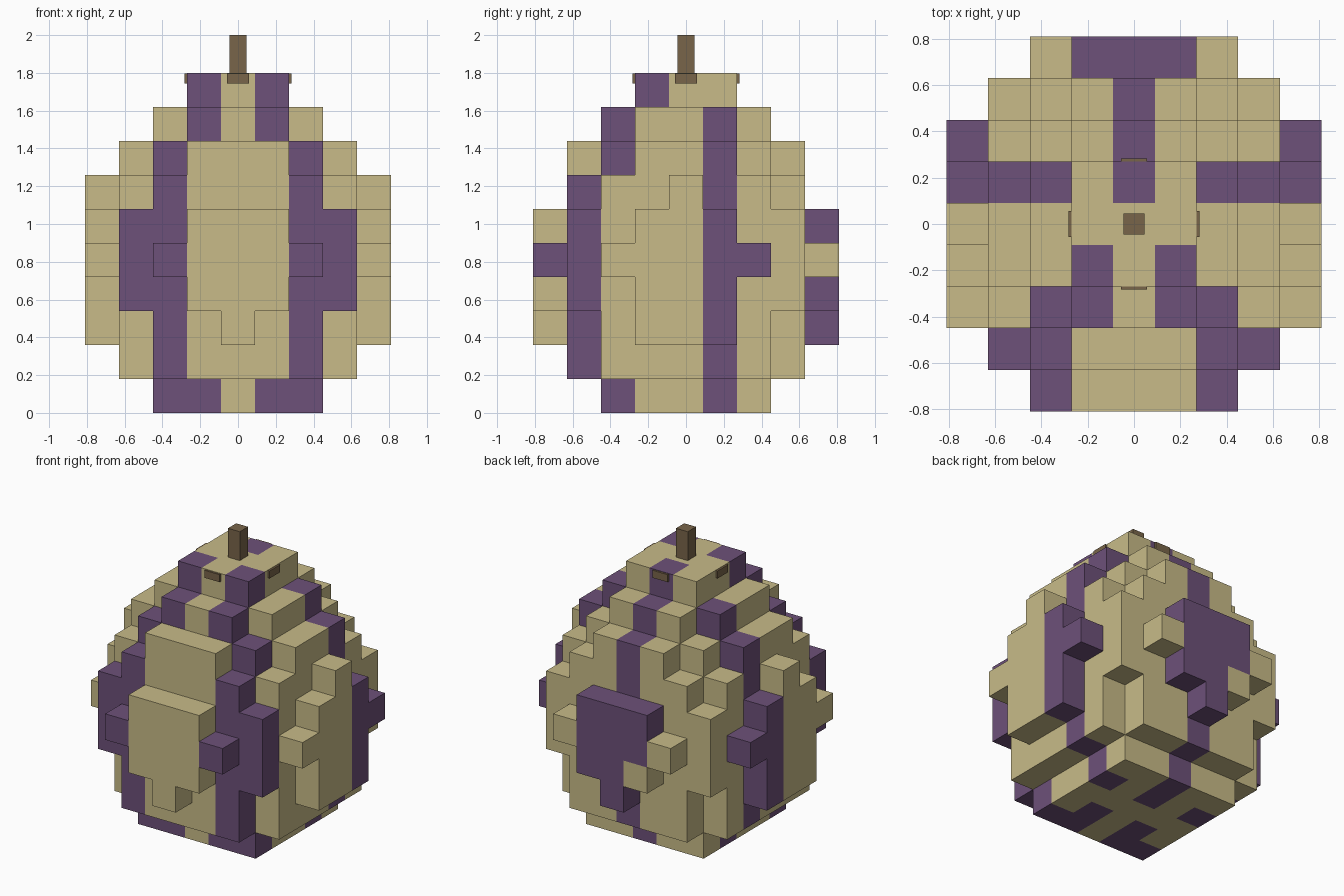
import bpy, bmesh
from mathutils import Vector

if "Cube" in bpy.data.objects:
    bpy.data.objects.remove(bpy.data.objects["Cube"])

CELL = 0.18


def material(name, rgb):
    m = bpy.data.materials.new(name)
    m.diffuse_color = (*rgb, 1)
    m.use_nodes = True
    m.node_tree.nodes["Principled BSDF"].inputs["Base Color"].default_value = m.diffuse_color
    return m


sand = material("sand", (0.578, 0.497, 0.246))
purple = material("purple", (0.153, 0.082, 0.192))
brown = material("brown", (0.19, 0.13, 0.068))

# Each layer is a union of centred rectangles, given as half extents in cells
LAYERS = [
    [(2, 2)],
    [(3, 2), (2, 3)],
    [(3, 2), (2, 3), (4, 1), (0, 4)],
    [(3, 3), (4, 1), (1, 4)],
    [(3, 3), (4, 2), (2, 4)],
    [(3, 3), (4, 1), (1, 4)],
    [(3, 2), (2, 3), (4, 0)],
    [(2, 2), (3, 1), (1, 3)],
    [(2, 1), (1, 2)],
    [(1, 1)],
]


def filled(i, j, k):
    return 0 <= k < len(LAYERS) and any(abs(i) <= a and abs(j) <= b for a, b in LAYERS[k])


def is_purple(i, j, k):
    a = abs(i)
    if j == 4:                                  # back patch with one sand notch
        return a <= 1 and not (i == -1 and k == 3)
    if a == 4 and j == 2:                       # spurs of the side bands
        return True
    if a >= 2 and j == 1:                       # side bands
        return True
    if i == 0 and j >= 1:                       # back band
        return True
    if (a >= 2 and j <= -3) or (a == 2 and j == -2):   # front bands
        return True
    if a == 1:                                  # front bands closing at the ends
        return (j == -2 and k in (0, 8)) or (j == -1 and k in (0, 9))
    return False


# Stepped shell: only the outside faces of the blocks
def build_shell():
    bm = bmesh.new()
    axes = [Vector((1, 0, 0)), Vector((0, 1, 0)), Vector((0, 0, 1))]
    for k in range(len(LAYERS)):
        for i in range(-4, 5):
            for j in range(-4, 5):
                if not filled(i, j, k):
                    continue
                centre = Vector((i, j, k + 0.5))
                for n in range(3):
                    for s in (1, -1):
                        d = axes[n] * s
                        if filled(i + int(d.x), j + int(d.y), k + int(d.z)):
                            continue
                        u, v = axes[(n + 1) % 3] * 0.5, axes[(n + 2) % 3] * 0.5 * s
                        mid = centre + d * 0.5
                        corners = (mid - u - v, mid + u - v, mid + u + v, mid - u + v)
                        f = bm.faces.new([bm.verts.new(c * CELL) for c in corners])
                        f.material_index = int(is_purple(i, j, k))
    bmesh.ops.remove_doubles(bm, verts=bm.verts, dist=0.001)
    me = bpy.data.meshes.new("egg_shell")
    bm.to_mesh(me)
    bm.free()
    me.materials.append(sand)
    me.materials.append(purple)
    bpy.context.collection.objects.link(bpy.data.objects.new("egg_shell", me))


def box(name, centre, size, mat):
    bpy.ops.mesh.primitive_cube_add(size=1, location=centre)
    ob = bpy.context.object
    ob.name = name
    ob.scale = size
    bpy.ops.object.transform_apply(location=False, rotation=False, scale=True)
    ob.data.materials.append(mat)


build_shell()

# Stem on top, and four small tabs around the top block
box("stem", (0, 0, 1.89), (0.09, 0.09, 0.22), brown)
for s, side in ((1, "positive"), (-1, "negative")):
    box("side_tab_" + side, (s * 0.27, 0, 1.771), (0.026, 0.114, 0.052), brown)
    box("end_tab_" + side, (0, s * 0.27, 1.771), (0.114, 0.026, 0.052), brown)
